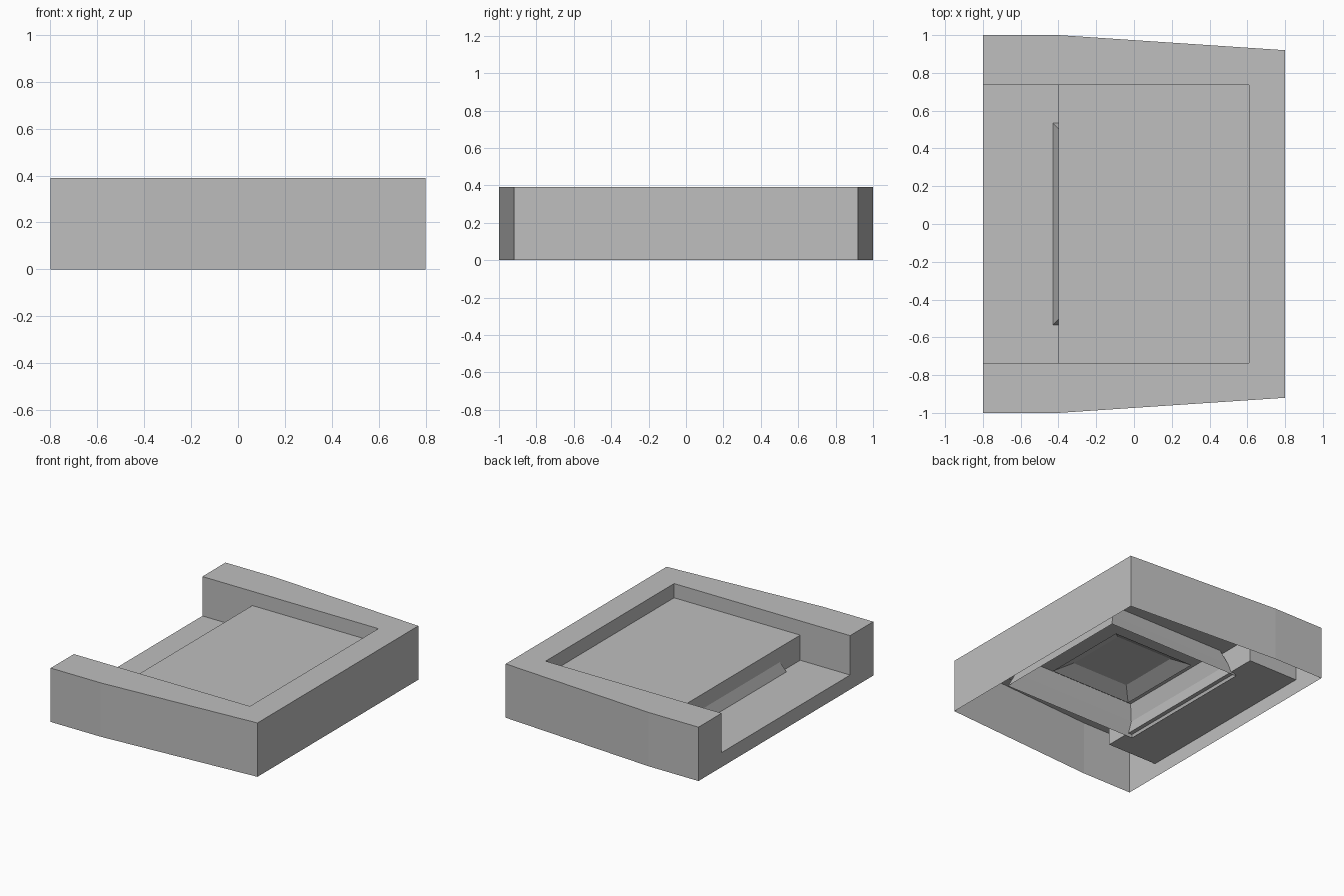
import bpy
import bmesh

if "Cube" in bpy.data.objects:
    bpy.data.objects.remove(bpy.data.objects["Cube"])

grey = bpy.data.materials.new("plain_grey")
grey.diffuse_color = (0.52, 0.52, 0.52, 1)
grey.use_nodes = True
grey.node_tree.nodes["Principled BSDF"].inputs["Base Color"].default_value = grey.diffuse_color

TOP, SHELF, FLOOR = 0.39, 0.287, 0.105      # heights of rim, raised shelf, low floor
LEFT, STEP, INNER, RIGHT = -0.8, -0.4, 0.61, 0.8
HALF = 0.735                                # half width of the recess
CENTRE = (STEP + INNER) / 2


def build(name, polygons):
    """Make one object from a few polygons, welding shared corners."""
    bm = bmesh.new()
    for poly in polygons:
        bm.faces.new([bm.verts.new(p) for p in poly])
    bmesh.ops.remove_doubles(bm, verts=bm.verts, dist=0.0005)
    bmesh.ops.recalc_face_normals(bm, faces=bm.faces)
    mesh = bpy.data.meshes.new(name)
    bm.to_mesh(mesh)
    bm.free()
    mesh.materials.append(grey)
    obj = bpy.data.objects.new(name, mesh)
    bpy.context.collection.objects.link(obj)
    return obj


def square(half, z):
    return [(CENTRE + sx * half, sy * half, z)
            for sx, sy in ((-1, -1), (1, -1), (1, 1), (-1, 1))]


def skirt(name, rings, capped=False):
    """Square flared skirt through (half width, height) rings."""
    loops = [square(h, z) for h, z in rings]
    polys = [(a[i], a[(i + 1) % 4], b[(i + 1) % 4], b[i])
             for a, b in zip(loops, loops[1:]) for i in range(4)]
    if capped:
        polys.append(loops[-1])
    return build(name, polys)


# Tray shell, open underneath
shell = []

# Outer side walls, tapering toward the right
outline = [(LEFT, -1), (STEP, -1), (RIGHT, -0.92), (RIGHT, 0.92), (STEP, 1), (LEFT, 1)]
for (ax, ay), (bx, by) in zip(outline, outline[1:]):
    shell.append([(ax, ay, 0), (bx, by, 0), (bx, by, TOP), (ax, ay, TOP)])

# Notched end wall
notch = [(-1, 0), (-1, TOP), (-HALF, TOP), (-HALF, FLOOR),
         (HALF, FLOOR), (HALF, TOP), (1, TOP), (1, 0)]
shell.append([(LEFT, y, z) for y, z in notch])

# Top rim and side walls of the recess
for s in (-1, 1):
    shell.append([(LEFT, s, TOP), (STEP, s, TOP), (RIGHT, s * 0.92, TOP),
                  (INNER, s * HALF, TOP), (LEFT, s * HALF, TOP)])
    shell.append([(LEFT, s * HALF, FLOOR), (STEP, s * HALF, FLOOR), (STEP, s * HALF, SHELF),
                  (INNER, s * HALF, SHELF), (INNER, s * HALF, TOP), (LEFT, s * HALF, TOP)])
shell.append([(RIGHT, -0.92, TOP), (RIGHT, 0.92, TOP), (INNER, HALF, TOP), (INNER, -HALF, TOP)])

# Stepped profile of the recess, swept across its width
profile = [(LEFT, FLOOR), (STEP, FLOOR), (STEP, SHELF), (INNER, SHELF), (INNER, TOP)]
for (ax, az), (bx, bz) in zip(profile, profile[1:]):
    shell.append([(ax, -HALF, az), (bx, -HALF, bz), (bx, HALF, bz), (ax, HALF, az)])
build("tray_shell", shell)

# Flared skirt under the shelf, poking out as a ledge through the step
skirt("outer_skirt", [(0.543, 0.085), (0.505, 0.18), (0.467, SHELF)])

# Smaller capped skirt inside it
skirt("inner_skirt", [(0.33, 0.185), (0.23, 0.24)], capped=True)
